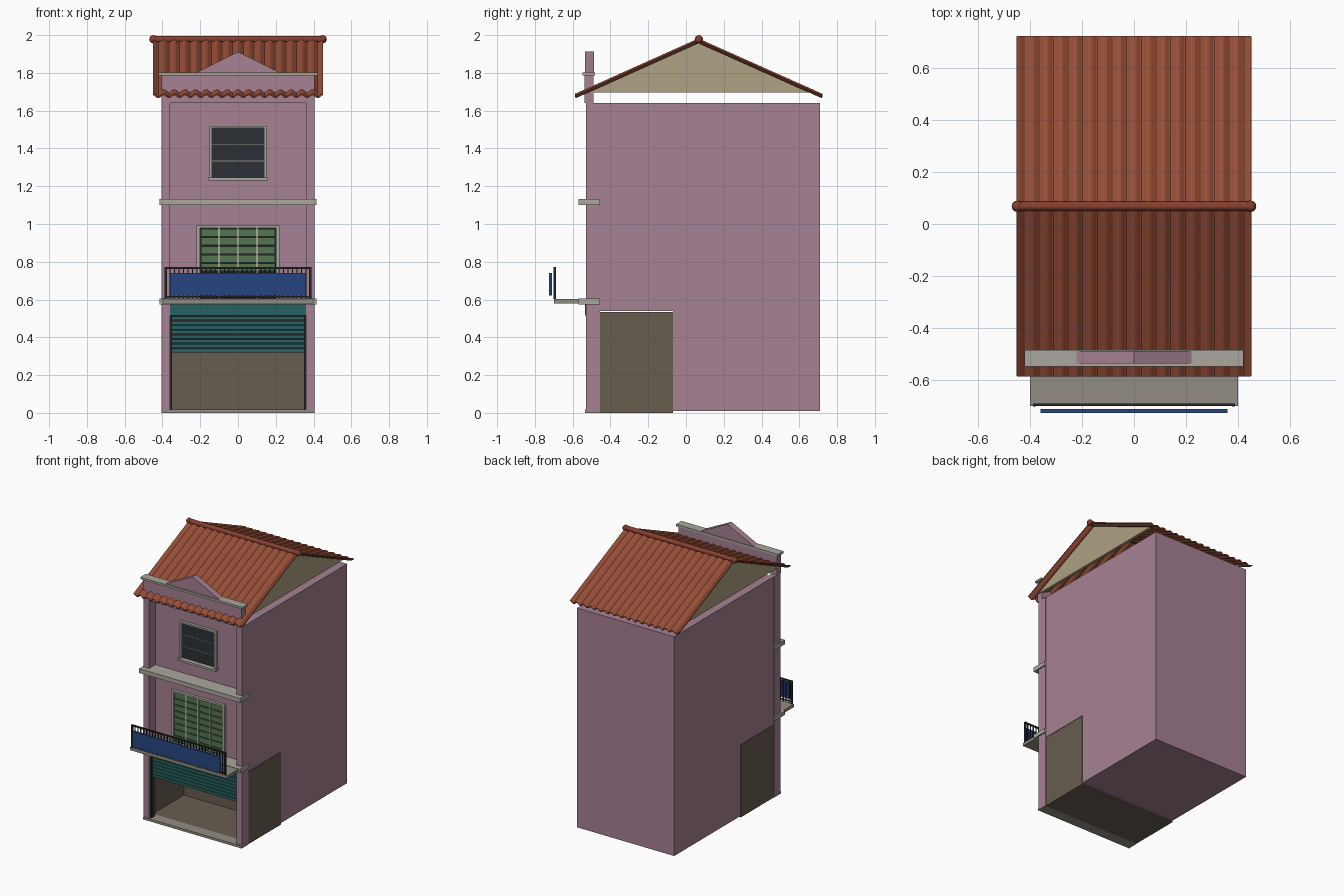
import bpy, bmesh, math
from mathutils import Matrix


def material(name, rgb):
    m = bpy.data.materials.new(name)
    m.diffuse_color = (*rgb, 1)
    return m


PINK = material("pink_render", (0.38, 0.22, 0.29))
TRIM = material("pale_trim", (0.40, 0.39, 0.34))
SLAB = material("concrete", (0.29, 0.27, 0.23))
TILE = material("roof_tile", (0.32, 0.08, 0.04))
RIDGE = material("ridge_tile", (0.24, 0.05, 0.03))
SAND = material("gable_sand", (0.42, 0.36, 0.23))
ROOM = material("shop_interior", (0.14, 0.11, 0.08))
TEAL = material("teal_metal", (0.02, 0.12, 0.12))
BLUE = material("sign_blue", (0.02, 0.06, 0.22))
GREEN = material("green_paint", (0.09, 0.18, 0.08))
DARK = material("dark_metal", (0.02, 0.02, 0.022))
GLASS = material("dark_glass", (0.025, 0.03, 0.035))


def finish(name, bm, mat):
    bmesh.ops.recalc_face_normals(bm, faces=bm.faces)
    me = bpy.data.meshes.new(name)
    bm.to_mesh(me)
    bm.free()
    me.materials.append(mat)
    ob = bpy.data.objects.new(name, me)
    bpy.context.collection.objects.link(ob)
    return ob


def boxes(name, mat, *extents):
    """One object from boxes given as (x0, x1, y0, y1, z0, z1)."""
    bm = bmesh.new()
    for x0, x1, y0, y1, z0, z1 in extents:
        vs = bmesh.ops.create_cube(bm, size=1)["verts"]
        for v in vs:
            v.co = (x0 if v.co.x < 0 else x1,
                    y0 if v.co.y < 0 else y1,
                    z0 if v.co.z < 0 else z1)
    return finish(name, bm, mat)


def prism(name, mat, profile, axis, a, b):
    """Extrude a profile of (y, z) along x, or of (x, z) along y."""
    bm = bmesh.new()
    put = (lambda p, t: (t, *p)) if axis == "x" else (lambda p, t: (p[0], t, p[1]))
    near = [bm.verts.new(put(p, a)) for p in profile]
    far = [bm.verts.new(put(p, b)) for p in profile]
    bm.faces.new(near)
    bm.faces.new(far[::-1])
    for i in range(len(profile)):
        bm.faces.new((near[i - 1], near[i], far[i], far[i - 1]))
    return finish(name, bm, mat)


# Main body, stepped over the open shop
prism("house_body", PINK, [(-0.455, 0.54), (-0.07, 0.54), (-0.07, 0.01),
                           (0.71, 0.01), (0.71, 1.64), (-0.455, 1.64)], "x", -0.4, 0.4)
boxes("pilasters", PINK, (-0.405, -0.36, -0.53, -0.455, 0.01, 1.64),
      (0.36, 0.405, -0.53, -0.455, 0.01, 1.64))

# Open shop room
boxes("shop_room", ROOM, (-0.402, -0.385, -0.455, -0.07, 0, 0.535),
      (0.385, 0.402, -0.455, -0.07, 0, 0.535),
      (-0.385, 0.385, -0.085, -0.07, 0.0, 0.535),
      (-0.385, 0.385, -0.455, -0.085, 0.52, 0.535),
      (-0.385, 0.385, -0.455, -0.085, 0, 0.015))
boxes("shop_threshold", SLAB, (-0.405, 0.405, -0.535, -0.455, 0, 0.018))

# Half-raised roller shutter
boxes("shutter_box", TEAL, (-0.36, 0.36, -0.535, -0.455, 0.515, 0.578))
boxes("shutter_curtain", DARK, (-0.35, 0.35, -0.497, -0.49, 0.32, 0.515))
boxes("shutter_slats", TEAL, *[(-0.35, 0.35, -0.505, -0.495, 0.32 + i * 0.0244, 0.34 + i * 0.0244)
                               for i in range(8)])
boxes("shutter_tracks", DARK, (-0.36, -0.35, -0.515, -0.48, 0.018, 0.515),
      (0.35, 0.36, -0.515, -0.48, 0.018, 0.515))

# Floor bands and balcony
for name, z0, z1 in (("lower_band", 0.575, 0.605), ("upper_band", 1.1, 1.132)):
    boxes(name, TRIM, (-0.415, 0.415, -0.57, -0.455, z0, z1))
boxes("balcony_slab", SLAB, (-0.4, 0.4, -0.7, -0.57, 0.58, 0.602))
boxes("balcony_railing", DARK, (-0.388, 0.388, -0.7, -0.69, 0.762, 0.772),
      (-0.388, 0.388, -0.699, -0.691, 0.612, 0.62),
      *[(x - 0.003, x + 0.003, -0.698, -0.692, 0.602, 0.765)
        for x in [-0.385 + i * 0.77 / 32 for i in range(33)]],
      *[(x - 0.006, x + 0.006, -0.701, -0.689, 0.602, 0.772) for x in (-0.382, 0.382)])
boxes("blank_sign", BLUE, (-0.36, 0.36, -0.725, -0.71, 0.622, 0.74))

# Balcony door with four louvred leaves
boxes("door_frame", TRIM, (-0.22, -0.2, -0.475, -0.45, 0.605, 0.992),
      (0.2, 0.22, -0.475, -0.45, 0.605, 0.992),
      (-0.2, 0.2, -0.475, -0.45, 0.978, 0.992),
      *[(x - 0.005, x + 0.005, -0.472, -0.45, 0.605, 0.978) for x in (-0.1, 0, 0.1)])
boxes("door_leaves", DARK, (-0.2, 0.2, -0.459, -0.45, 0.605, 0.978))
boxes("door_louvres", GREEN, *[(-0.2 + 0.1 * c + 0.005, -0.1 + 0.1 * c - 0.005, -0.467, -0.455,
                                0.612 + r * 0.046, 0.652 + r * 0.046)
                               for c in range(4) for r in range(8)])

# Upper window
boxes("window_frame", TRIM, (-0.15, -0.137, -0.475, -0.45, 1.24, 1.52),
      (0.137, 0.15, -0.475, -0.45, 1.24, 1.52),
      (-0.137, 0.137, -0.475, -0.45, 1.507, 1.52),
      (-0.157, 0.157, -0.49, -0.45, 1.23, 1.245))
boxes("window_glass", GLASS, (-0.137, 0.137, -0.457, -0.45, 1.245, 1.507))
boxes("window_bars", SLAB, (-0.003, 0.003, -0.465, -0.457, 1.245, 1.507),
      *[(-0.137, 0.137, -0.462, -0.457, z - 0.002, z + 0.002) for z in (1.333, 1.42)])

# Parapet and pediment
boxes("parapet", PINK, (-0.405, 0.405, -0.537, -0.49, 1.64, 1.79))
boxes("parapet_cap", TRIM, (-0.42, 0.42, -0.547, -0.483, 1.787, 1.802))
prism("pediment", PINK, [(-0.225, 1.8), (0.225, 1.8), (0, 1.912)], "y", -0.535, -0.488)

# Gable ends
for side, s in (("left", -1), ("right", 1)):
    prism(side + "_gable", SAND, [(-0.525, 1.695), (0.66, 1.695), (0.066, 1.968)],
          "x", s * 0.388, s * 0.41)

# Corrugated roof slopes
WAVES, STEPS = 16, 8
for name, eave_y in (("front_roof", -0.585), ("back_roof", 0.72)):
    bm = bmesh.new()
    rows = []
    for i in range(WAVES * STEPS + 1):
        x = -0.45 + 0.9 * i / (WAVES * STEPS)
        w = 0.008 * math.cos(2 * math.pi * i / STEPS)
        rows.append((bm.verts.new((x, eave_y, 1.678 + w)), bm.verts.new((x, 0.066, 1.97 + w))))
    for (a, b), (c, d) in zip(rows, rows[1:]):
        bm.faces.new((a, b, d, c))
    ob = finish(name, bm, TILE)
    mod = ob.modifiers.new("thickness", "SOLIDIFY")
    mod.thickness = 0.008
    mod.offset = 0

# Ridge cap with rounded ends
bm = bmesh.new()
bmesh.ops.create_cone(bm, cap_ends=True, segments=12, radius1=0.018, radius2=0.018, depth=0.92,
                      matrix=Matrix.Rotation(math.pi / 2, 4, "Y"))
for x in (-0.448, 0.448):
    bmesh.ops.create_uvsphere(bm, u_segments=12, v_segments=8, radius=0.022,
                              matrix=Matrix.Translation((x, 0, 0)))
ridge = finish("ridge_cap", bm, RIDGE)
ridge.location = (0, 0.068, 1.978)
